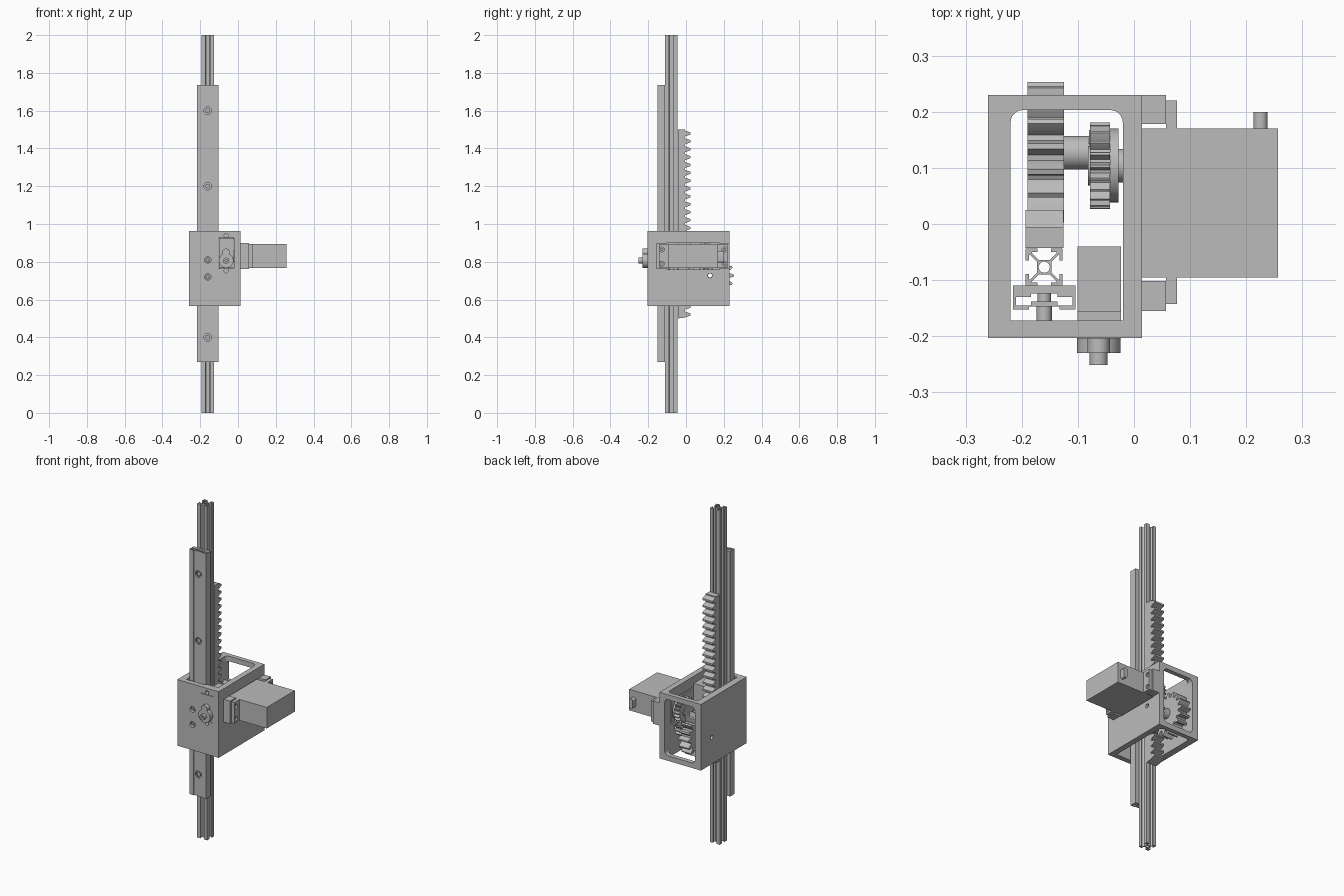
import bpy, bmesh
from math import pi, cos, sin

if "Cube" in bpy.data.objects:
    bpy.data.objects.remove(bpy.data.objects["Cube"], do_unlink=True)

grey = bpy.data.materials.new("plain grey")
grey.use_nodes = True
grey.diffuse_color = (0.5, 0.5, 0.5, 1)
grey.node_tree.nodes["Principled BSDF"].inputs["Base Color"].default_value = (0.5, 0.5, 0.5, 1)

# Maps outline coordinates (u, v) and depth w to space for each extrusion axis
PLACE = {"x": lambda u, v, w: (w, u, v),
         "y": lambda u, v, w: (u, w, v),
         "z": lambda u, v, w: (u, v, w)}


def prism(name, axis, start, end, *loops):
    """Extrude an outline, with any further loops as holes."""
    bm = bmesh.new()
    for loop in loops:
        vs = [bm.verts.new(PLACE[axis](u, v, start)) for u, v in loop]
        for a, b in zip(vs, vs[1:] + vs[:1]):
            bm.edges.new((a, b))
    bmesh.ops.triangle_fill(bm, edges=bm.edges[:], use_beauty=True)
    grown = bmesh.ops.extrude_face_region(bm, geom=bm.faces[:])["geom"]
    bmesh.ops.translate(bm, verts=[g for g in grown if isinstance(g, bmesh.types.BMVert)],
                        vec=PLACE[axis](0, 0, end - start))
    bmesh.ops.recalc_face_normals(bm, faces=bm.faces[:])
    mesh = bpy.data.meshes.new(name)
    bm.to_mesh(mesh)
    bm.free()
    mesh.materials.append(grey)
    obj = bpy.data.objects.new(name, mesh)
    bpy.context.collection.objects.link(obj)
    return obj


def rect(u0, u1, v0, v1):
    return [(u0, v0), (u1, v0), (u1, v1), (u0, v1)]


def circle(u, v, r, n=32):
    return [(u + r * cos(2 * pi * i / n), v + r * sin(2 * pi * i / n)) for i in range(n)]


def rounded(u0, u1, v0, v1, r, low=True):
    """Rectangle with rounded corners; low=False keeps the two lower ones sharp."""
    pts = []
    for k, (u, v, su, sv) in enumerate([(u1, v1, -1, -1), (u0, v1, 1, -1),
                                        (u0, v0, 1, 1), (u1, v0, -1, 1)]):
        if k > 1 and not low:
            pts.append((u, v))
            continue
        for i in range(7):
            a = (k + i / 6) * pi / 2
            pts.append((u + su * r + r * cos(a), v + sv * r + r * sin(a)))
    return pts


def gear_outline(u, v, teeth, module, phase=0):
    pitch, step, pts = teeth * module / 2, 2 * pi / teeth, []
    for i in range(teeth):
        for offset, r in [(-.36, pitch - 1.2 * module), (-.24, pitch), (-.1, pitch + module),
                          (.1, pitch + module), (.24, pitch), (.36, pitch - 1.2 * module)]:
            a = (i + offset + phase) * step
            pts.append((u + r * cos(a), v + r * sin(a)))
    return pts


def cut(obj, *cutters):
    for c in cutters:
        c.hide_render = True
        mod = obj.modifiers.new("cut", "BOOLEAN")
        mod.operation, mod.object, mod.solver = "DIFFERENCE", c, "EXACT"
        bpy.context.view_layer.objects.active = obj
        bpy.ops.object.modifier_apply(modifier=mod.name)
        bpy.data.objects.remove(c, do_unlink=True)


# Key positions
RAIL_X, RAIL_Y = -.16, -.077
AXLE = (.127, .727)
DRIVE = (.104, .83)
SCREWS = (.72, .81)

# Slotted extrusion running the full height
side = [(.033, .033), (.012, .033), (.012, .027), (.022, .027), (.022, .025), (.01, .013)]
side += [(-u, v) for u, v in reversed(side[1:])]
slots = []
for turn in range(4):
    slots += [(RAIL_X + u, RAIL_Y + v) for u, v in side]
    side = [(-v, u) for u, v in side]
prism("slotted_rail", "z", 0, 2, slots, circle(RAIL_X, RAIL_Y, .01, 20))

# Hollow linear slide with a shallow groove in front and countersunk holes
half_outer = [(.056, -.11), (.056, -.152), (.027, -.152), (.027, -.147)]
half_inner = [(.024, -.124), (.024, -.13), (.05, -.13), (.05, -.145), (.024, -.145), (.024, -.138)]
mirror = lambda pts: [(RAIL_X + u, v) for u, v in pts] + [(RAIL_X - u, v) for u, v in reversed(pts)]
slide = prism("linear_slide", "z", .27, 1.737, mirror(half_outer), mirror(half_inner))
cut(slide, *[prism("hole", "y", -.2, -.13, circle(RAIL_X, z, .02)) for z in (.4, 1.2, 1.6)])
for z in (.4, 1.2, 1.6):
    prism("slide_screw", "y", -.144, -.12, circle(RAIL_X, z, .012))

# Toothed rack
count, low, high = 24, .5, 1.5
pitch = (high - low) / count
teeth = [(-.043, low)]
for i in range(count):
    mid = low + (i + .5) * pitch
    teeth += [(y, mid + f * pitch) for f, y in [(-.38, -.005), (-.12, .025), (.12, .025), (.38, -.005)]]
teeth += [(-.005, high), (-.043, high)]
prism("rack", "x", -.193, -.126, teeth)

# Housing: open above and below, with a window in the back
housing = prism("housing", "z", .567, .963, rect(-.26, .014, -.203, .23))
cut(housing,
    prism("hollow", "z", .4, 1.1, rounded(-.22, -.02, -.172, .203, .022, low=False)),
    prism("window", "y", .15, .3, rounded(-.22, -.02, .597, .933, .022)),
    prism("axle_hole", "x", -.4, .2, circle(*AXLE, .012)),
    prism("servo_slot", "x", -.1, .2, rect(-.103, .177, .76, .9)),
    prism("front_slot", "y", -.3, -.1, rect(-.102, -.022, .765, .925)),
    *[prism("screw_hole", "y", -.3, -.1, circle(RAIL_X, z, .017)) for z in SCREWS],
    *[prism("small_hole", "y", -.3, -.18, circle(-.063, z, .011, 20)) for z in (.752, .938)])
for z in SCREWS:
    prism("carriage_screw", "y", -.192, -.145, circle(RAIL_X, z, .0135),
          circle(RAIL_X, z, .006, 6))

# Reduction gears on the axle, and the drive gear above them
prism("rack_gear", "x", -.19, -.125, gear_outline(*AXLE, 17, .01326), circle(*AXLE, .011))
prism("gear_hub", "x", -.125, -.08, circle(*AXLE, .03), circle(*AXLE, .011))
prism("hub_gear", "x", -.08, -.04, gear_outline(*AXLE, 10, .0067), circle(*AXLE, .011))
prism("drive_gear", "x", -.078, -.043, gear_outline(*DRIVE, 21, .0067, .3))
prism("drive_gear_boss", "x", -.082, -.078, circle(*DRIVE, .035))
prism("drive_disc", "x", -.043, -.028, circle(*DRIVE, .066))
prism("drive_shaft", "x", -.028, -.015, circle(*DRIVE, .03))

# Large servo with mounting ears, seated on blocks beside the housing
prism("servo_body", "x", -.02, .257, rect(-.095, .17, .767, .893))
for name, y0, y1, ear0, ear1 in [("front", -.155, -.102, -.143, -.095), ("back", .178, .23, .17, .22)]:
    mid = (y0 + y1) / 2
    bores = [circle(mid, z, .013, 20) for z in (.79, .865)]
    prism(name + "_mount_block", "x", .014, .057, rect(y0, y1, .763, .9), *bores)
    prism(name + "_servo_ear", "x", .057, .077, rect(ear0, ear1, .767, .893), *bores)
    for z in (.79, .865):
        prism(name + "_ear_screw", "x", .02, .07, circle(mid, z, .009, 16))
prism("cable_nub", "y", .17, .2, rounded(.213, .238, .795, .855, .012))

# Small servo facing out through the front wall
prism("small_servo_body", "y", -.204, -.04, rect(-.101, -.023, .767, .923))
prism("small_servo_ears", "y", -.172, -.155, rect(-.101, -.023, .73, .96),
      *[circle(-.063, z, .01, 20) for z in (.752, .938)])
prism("small_servo_dome", "y", -.23, -.203, circle(-.063, .806, .039))
prism("small_servo_boss", "y", -.23, -.203, circle(-.063, .85, .02))
prism("small_servo_shaft", "y", -.251, -.23, circle(-.063, .806, .016), circle(-.063, .806, .006, 16))

# Smooth round walls while keeping edges crisp
for obj in bpy.context.collection.objects:
    if obj.type == "MESH" and grey.name in obj.data.materials:
        obj.select_set(True)
        bpy.context.view_layer.objects.active = obj
bpy.ops.object.shade_smooth_by_angle(angle=pi / 7)
